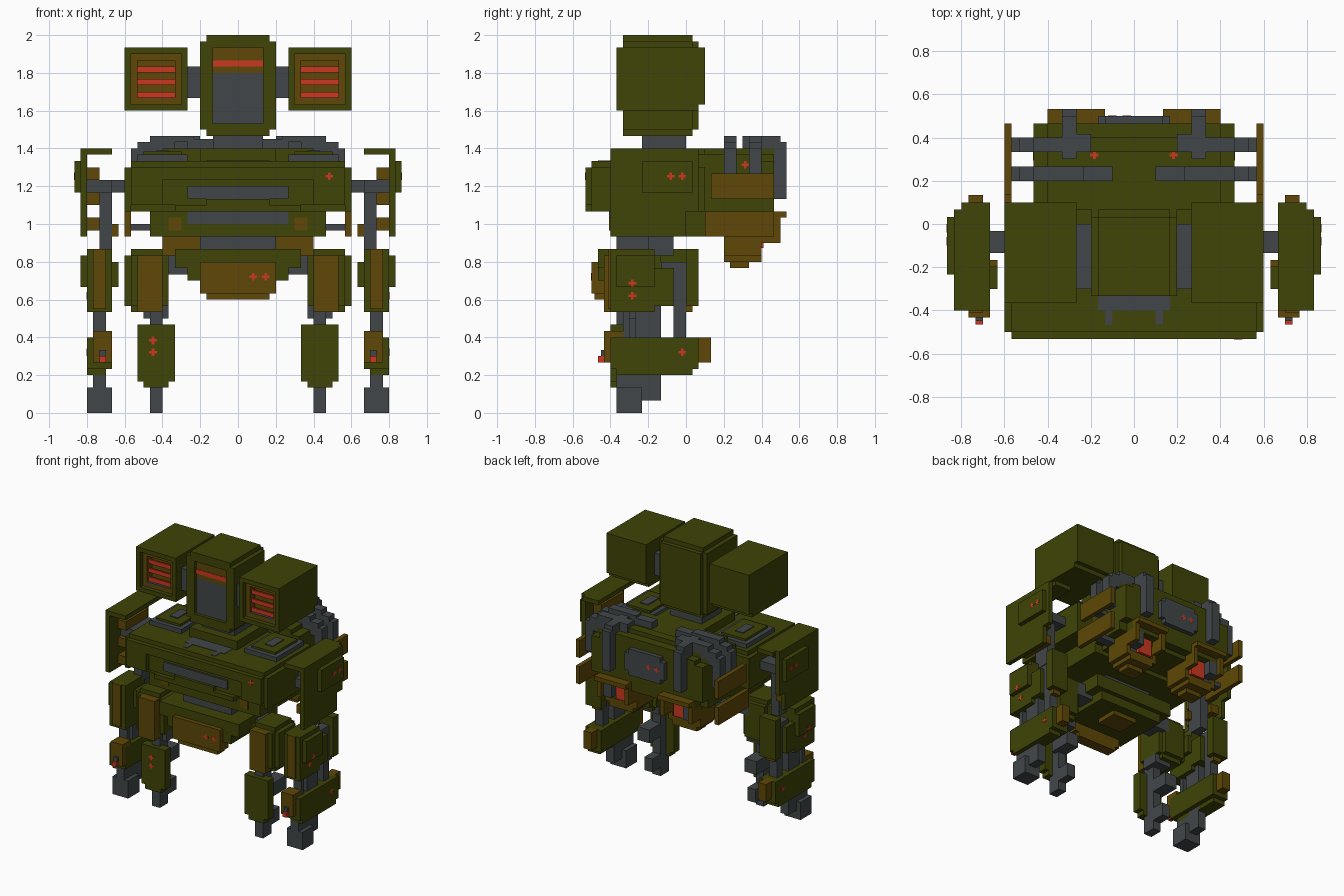
import bpy
import bmesh

cube = bpy.data.objects.get("Cube")
if cube:
    bpy.data.objects.remove(cube)

UNIT = 1 / 30  # one block of the grid
GREEN, GOLD, GREY, RED = range(4)


def material(name, colour):
    mat = bpy.data.materials.new(name)
    mat.use_nodes = True
    mat.diffuse_color = (*colour, 1)
    mat.node_tree.nodes["Principled BSDF"].inputs["Base Color"].default_value = (*colour, 1)
    return mat


PALETTE = [
    material("olive green", (.05, .057, .002)),
    material("bronze", (.112, .064, .002)),
    material("steel grey", (.053, .062, .066)),
    material("signal red", (.6, .04, .014)),
]


class Part:
    """Collects blocks, then becomes one object or a mirrored pair."""

    def __init__(self, name):
        self.name, self.blocks = name, []

    def box(self, colour, x, y, z):
        self.blocks.append((colour, x, y, z))
        return self

    def mid(self, colour, half, y, z):
        return self.box(colour, (-half, half), y, z)

    def stepped(self, colour, x, y, z):
        # block with every edge notched by one unit
        full = (x, y, z)
        slim = [(a + 1, b - 1) for a, b in full]
        for axis in range(3):
            dims = list(full)
            dims[axis] = slim[axis]
            other = (axis + 1) % 3
            dims[other] = slim[other]
            self.box(colour, *dims)
        return self

    def ring(self, colour, x, y, z, rim):
        # square frame facing forward
        for low, high in ((x[0], x[0] + rim), (x[1] - rim, x[1])):
            self.box(colour, (low, high), y, z)
        for low, high in ((z[0], z[0] + rim), (z[1] - rim, z[1])):
            self.box(colour, (x[0] + rim, x[1] - rim), y, (low, high))
        return self

    def light(self, axis, *centre):
        # thin red plus sign lying across the given axis
        for long_axis in range(3):
            if long_axis != axis:
                size = [.2, .2, .2]
                size[long_axis] = .6
                size[axis] = .05
                self.box(RED, *[(c - s, c + s) for c, s in zip(centre, size)])
        return self

    def build(self, name=None, sign=1):
        bm = bmesh.new()
        for colour, *dims in self.blocks:
            made = bmesh.ops.create_cube(bm, size=1)["verts"]
            for v in made:
                v.co = [UNIT * (d[1] if c > 0 else d[0]) for c, d in zip(v.co, dims)]
                v.co.x *= sign
            for face in {f for v in made for f in v.link_faces}:
                face.material_index = colour
        bmesh.ops.recalc_face_normals(bm, faces=bm.faces)
        mesh = bpy.data.meshes.new(name or self.name)
        bm.to_mesh(mesh)
        bm.free()
        for mat in PALETTE:
            mesh.materials.append(mat)
        obj = bpy.data.objects.new(mesh.name, mesh)
        bpy.context.collection.objects.link(obj)

    def pair(self):
        self.build("left_" + self.name, 1)
        self.build("right_" + self.name, -1)


# Head with recessed visor
p = Part("head").stepped(GREEN, (-6, 6), (-9, 2), (44, 60))
p.ring(GREEN, (-6, 6), (-10, -8), (45, 59), 1).ring(GREEN, (-5, 5), (-10, -8), (44, 60), 1)
p.ring(GREEN, (-5, 5), (-10, -8), (45, 59), 1)
p.mid(GREY, 4, (-9.3, -8), (46, 54)).mid(GOLD, 4, (-9.3, -8), (54, 58))
p.mid(RED, 4, (-9.4, -8), (55, 56)).build()

p = Part("neck").mid(GREY, 4, (-7, 0), (39, 44)).mid(GREEN, 6, (-9, 2), (39, 42))
p.mid(GREY, 5, (-12, -9), (39, 40.1))
for x in (-4, 3):
    p.box(GREY, (x, x + 1), (-14, -12), (39, 40.1))
p.build()

# Rocket launchers beside the head
p = Part("launcher").box(GREEN, (8, 18), (-8, 2), (48, 58)).box(GREEN, (8, 18), (2, 3), (49, 58))
p.ring(GREEN, (8, 18), (-11, -8), (48, 58), 1).ring(GOLD, (9, 17), (-10, -8), (49, 57), 1)
p.box(GOLD, (10, 16), (-8.2, -7), (50, 56)).box(GREY, (10, 16), (-10, -8.2), (49, 50.1))
p.box(GREY, (6, 8), (-9, 0), (50, 55))
for z in (50, 52, 54):
    p.box(RED, (10, 16), (-9.4, -9), (z + .1, z + 1))
p.pair()

# Front hull with overhanging brow and grille
p = Part("front_hull").mid(GREEN, 18, (-14, 3), (32, 39)).mid(GREEN, 17, (-15, 2), (33, 40))
p.mid(GREEN, 17, (-16, -14), (37, 39)).mid(GREEN, 10, (-16, -13), (32, 33))
p.mid(GREEN, 5, (-16, -13), (32, 34)).mid(GREY, 8, (-15.4, -13), (34, 36))
p.mid(GREEN, 14, (-12, 4), (28, 32)).mid(GREEN, 18, (-15, -14), (37, 39))
p.mid(GREY, 8, (-12.2, -11), (30, 32))
for s in (-1, 1):
    p.box(GREEN, sorted((12 * s, 17 * s)), (-16, -14), (33, 37))
    p.box(GREEN, sorted((17 * s, 18 * s)), (-15, -14), (32, 37))
    p.box(GOLD, sorted((9 * s, 11 * s)), (-12.2, -11), (29, 31))
p.light(1, 14.5, -16, 37.6).build()

p = Part("deck_vent").box(GREY, (8, 16), (-9, 1), (40, 41)).box(GREEN, (9, 15), (-8, 0), (41, 41.5))
p.box(GREY, (11, 13), (-6, -2), (41, 41.7)).pair()

# Rear hull and its access plate
p = Part("rear_hull").mid(GREEN, 14, (2, 12), (30, 41)).mid(GREEN, 12, (2, 12), (29, 42))
p.mid(GREEN, 14, (11, 14), (32, 40)).mid(GREEN, 12, (11, 14), (30, 41))
p.mid(GREEN, 10, (11, 14), (30, 42)).mid(GREEN, 10, (10, 12), (41, 43))
p.mid(GREY, 5, (13, 15), (35, 39)).mid(GREY, 4, (13, 15), (34, 40))
p.light(1, -1, 15, 37).light(1, -3, 15, 37)
for s in (-1, 1):
    p.light(2, 5.5 * s, 9.6, 42).light(0, 14 * s, 9.4, 39.4)
p.build()

# Hoses arching over the back
p = Part("back_hose")
for y in (6, 10):
    p.box(GREY, (7, 14), (y, y + 2), (43, 44)).box(GREY, (10, 16), (y, y + 2), (40, 43))
    p.box(GREY, (15, 17), (y, y + 2), (35, 42))
p.box(GREY, (3, 8), (6, 8), (41, 43.5)).box(GREY, (8, 10), (9, 15), (41, 44))
p.box(GREY, (6, 8), (10, 12.5), (42, 44)).box(GREY, (8, 10), (13, 16), (34, 43)).pair()

p = Part("side_guard").box(GOLD, (17, 18), (4, 14), (34, 38)).box(GOLD, (17, 18), (3, 14), (28, 32))
for z in (29, 35):
    p.box(GREY, (12, 17), (6, 8), (z, z + 1))
p.pair()

# Hooded thrusters under the back
p = Part("thruster").box(GOLD, (4, 12), (6, 13), (30, 32)).box(GOLD, (4, 12), (13, 16), (31, 32))
p.box(GOLD, (5, 11), (6, 8), (24, 30)).box(GOLD, (5, 11), (8, 12), (24, 26))
p.box(GOLD, (6, 10), (7, 10), (23, 24))
for x in (4, 11):
    p.box(GOLD, (x, x + 1), (6, 15), (27, 31)).box(GOLD, (x, x + 1), (6, 12), (25, 27))
p.box(GREY, (5, 11), (8, 11.5), (26, 30)).box(GREY, (9, 11), (11, 14), (27, 30))
p.box(RED, (5.5, 9), (11, 12.3), (26.2, 30)).pair()

# Waist and pelvis
p = Part("pelvis").mid(GREY, 6, (-11, -2), (25, 30)).mid(GREEN, 10, (-14, 0), (23, 26))
p.mid(GREEN, 8, (-14, -1), (21, 24)).mid(GOLD, 6, (-15, -12), (19, 24))
p.mid(GOLD, 5, (-14.5, -12), (18, 20)).mid(GOLD, 3, (-8, -3), (20, 22))
p.mid(GREY, 13, (-8, -4), (22, 25)).light(1, 2.4, -15, 21.6).light(1, 4.4, -15, 21.6).build()

# Inner legs
p = Part("inner_leg").stepped(GREEN, (11, 18), (-12, -4), (16, 26))
p.box(GOLD, (12, 16), (-13, -11), (16, 25)).box(GREY, (11, 15), (-10, -6), (15, 17))
p.box(GREEN, (10, 16), (-12, -10), (5, 14)).box(GREEN, (11, 15), (-12, -10), (4, 14))
p.box(GREY, (12, 14), (-11, -8), (0, 16)).box(GREY, (12, 14), (-8, -5), (2, 5))
p.box(GREY, (12, 15), (-9, -4), (9, 12)).pair()
p = Part("shin_lights")
for z in (9.6, 11.5):
    p.light(1, -13.5, -12, z)
p.build()

# Shoulder shields
p = Part("shoulder").box(GREEN, (24, 25), (-12, 2), (32, 42)).box(GREEN, (24, 25), (-12, 0), (28, 33))
p.box(GREEN, (20, 24), (-12, 3), (41, 42)).box(GREEN, (25, 26), (-7, 1), (35, 40))
for z in (29, 33, 37):
    p.box(GOLD, (22, 24), (-9, -1), (z, z + 2))
p.box(GREY, (17, 24), (-4, -1), (35, 37)).box(GREY, (20, 24), (-8, -1), (35, 37))
p.box(GREY, (20, 22), (-6, -2), (25, 36)).box(GOLD, (19, 20), (-6, -5), (28, 30))
p.light(0, 26, -2.4, 37.6).light(0, 26, -.6, 37.6).pair()

# Outer limbs reaching the ground
p = Part("outer_upper_limb").box(GREEN, (20, 24), (-12, -5), (16, 26))
p.box(GOLD, (21, 23), (-12.3, -11), (16.5, 26)).box(GREEN, (24, 25), (-11, -5), (20, 25))
p.box(GREEN, (19, 20), (-9, -5), (20, 24)).box(GREEN, (20, 24), (0, 2), (17, 26))
p.box(GREEN, (20, 24), (-5, -2), (17, 23)).box(GREY, (21, 23), (-4, 0), (18, 24))
p.box(GOLD, (21, 23), (0, 1), (16, 18)).box(GREY, (21, 23), (-10, -9), (11, 17))
p.box(GREY, (21, 23), (-8, -4), (11, 17)).box(GREY, (21, 23), (-2, 0), (11, 18))
p.light(0, 25, -8.5, 20.6).light(0, 24, -8.5, 18.6).pair()

p = Part("outer_lower_limb").box(GREEN, (20, 24), (-12, 2), (7, 12)).box(GREEN, (21, 24), (-11, 1), (6, 8))
p.box(GOLD, (20, 23), (-13, -10), (8, 13)).box(GOLD, (21, 23), (1, 4), (8, 12))
p.box(GREY, (21, 22), (-13.5, -13), (9, 10))
p.box(RED, (21, 22), (-14, -13), (8, 9)).light(0, 24, -.6, 9.6).pair()

p = Part("outer_foot").box(GREY, (20, 24), (-11, -7), (0, 4)).box(GREY, (21, 23), (-11, -6), (4, 8))
p.box(GREY, (21, 23), (-7, -4), (2, 7)).pair()
